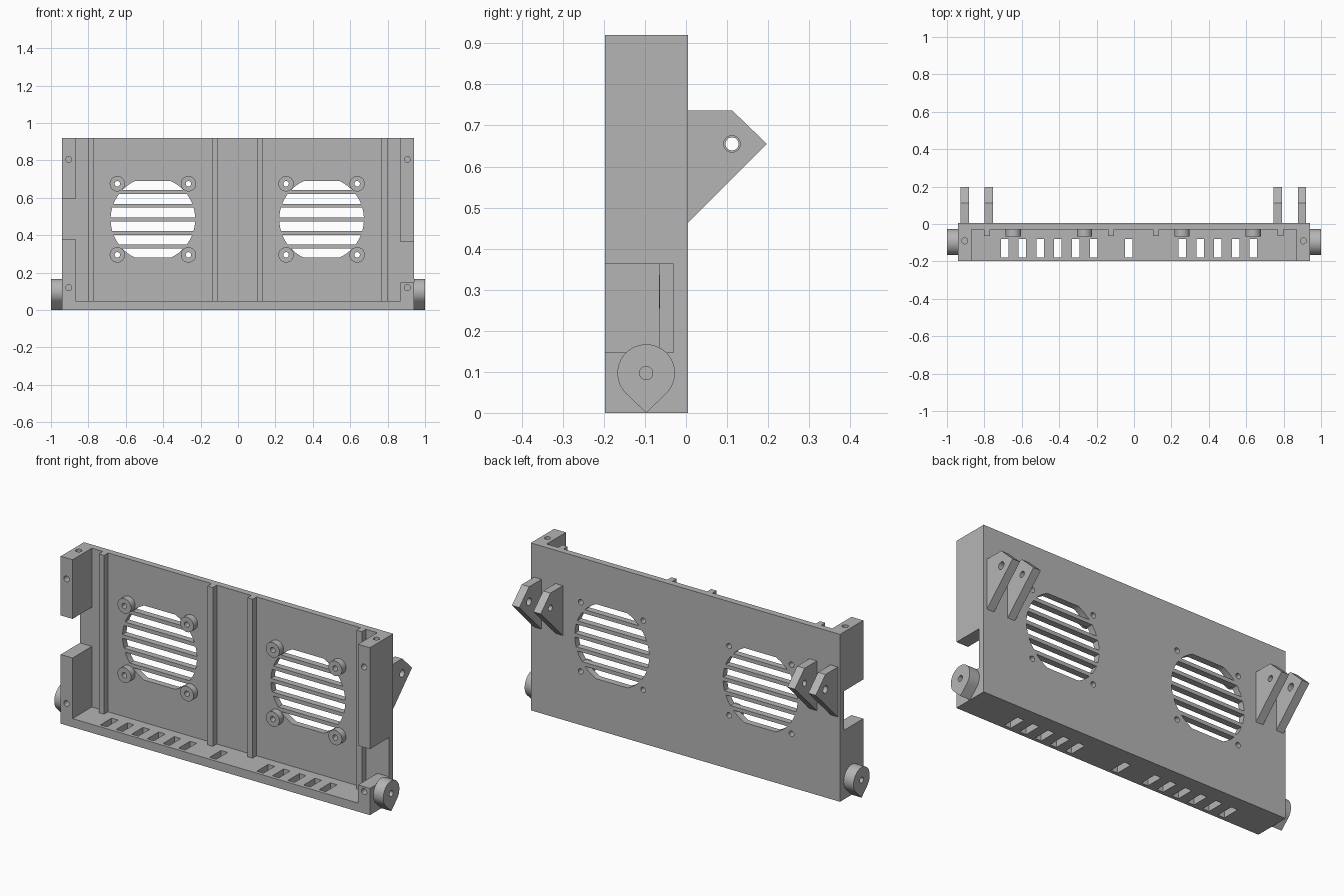
import bpy, bmesh, math

old = bpy.data.objects.get("Cube")
if old:
    bpy.data.objects.remove(old, do_unlink=True)

grey = bpy.data.materials.new("plain grey")
grey.use_nodes = True
tone = (0.46, 0.46, 0.46, 1)
grey.diffuse_color = tone
grey.node_tree.nodes["Principled BSDF"].inputs["Base Color"].default_value = tone


# Helpers: a prism is (outline, axis, low, high)
def place(p, axis, d):
    a, b = p
    return {"x": (d, a, b), "y": (a, d, b), "z": (a, b, d)}[axis]


def rect(a0, a1, b0, b1):
    return [(a0, b0), (a1, b0), (a1, b1), (a0, b1)]


def arc(a, b, r, start=0, sweep=360, n=40):
    angles = [math.radians(start + sweep * i / n) for i in range(n)]
    return [(a + r * math.cos(t), b + r * math.sin(t)) for t in angles]


def build(name, prisms):
    bm = bmesh.new()
    for outline, axis, low, high in prisms:
        lo = [bm.verts.new(place(p, axis, low)) for p in outline]
        hi = [bm.verts.new(place(p, axis, high)) for p in outline]
        bm.faces.new(lo)
        bm.faces.new(hi)
        for i in range(len(lo)):
            j = (i + 1) % len(lo)
            bm.faces.new((lo[i], lo[j], hi[j], hi[i]))
    bmesh.ops.recalc_face_normals(bm, faces=bm.faces[:])
    mesh = bpy.data.meshes.new(name)
    bm.to_mesh(mesh)
    bm.free()
    mesh.materials.append(grey)
    obj = bpy.data.objects.new(name, mesh)
    bpy.context.collection.objects.link(obj)
    return obj


def cut(obj, prisms):
    cutter = build("cutter", prisms)
    cutter.hide_render = True
    mod = obj.modifiers.new("cut", "BOOLEAN")
    mod.operation = "DIFFERENCE"
    mod.solver = "EXACT"
    mod.object = cutter
    bpy.context.view_layer.update()
    deps = bpy.context.evaluated_depsgraph_get()
    mesh = bpy.data.meshes.new_from_object(obj.evaluated_get(deps))
    obj.modifiers.clear()
    obj.data = mesh
    bpy.data.objects.remove(cutter, do_unlink=True)


FRONT, INNER, BACK = -0.197, -0.03, 0.005
SIDE, POST, TOP, FLOOR = 0.94, 0.868, 0.92, 0.047
PIVOT = -0.097
FANS = (-0.455, 0.447)
FAN_Z = 0.485
parts = []

# Frame: back panel, floor and corner posts from one block
frame = build("frame", [(rect(-SIDE, SIDE, 0, TOP), "y", FRONT, BACK)])
cut(frame, [(rect(-POST, POST, FLOOR, TOP + 0.1), "y", FRONT - 0.1, INNER)])

# Side notches at different heights
cut(frame, [
    (rect(-SIDE - 0.1, -POST + 0.03, 0.38, 0.595), "y", FRONT - 0.1, INNER),
    (rect(POST - 0.03, SIDE + 0.1, 0.147, 0.363), "y", FRONT - 0.1, INNER),
])

# Screw holes in the posts
holes = []
for x in (-0.905, 0.905):
    for z in (0.805, 0.12):
        holes.append((arc(x, z, 0.016), "y", FRONT - 0.05, FRONT + 0.05))
    holes.append((arc(x, -0.09, 0.016), "z", TOP - 0.06, TOP + 0.05))
cut(frame, holes)

# Floor slots
slot_xs = [-0.692 + 0.0952 * i for i in range(6)] + [-0.027]
slot_xs += [0.259 + 0.0948 * i for i in range(5)]
cut(frame, [(rect(x - 0.02, x + 0.02, -0.178, -0.08), "z", -0.05, 0.1)
            for x in slot_xs])


# Fan grilles: round openings with flat top and bottom, split by bars
def grille_slot(cx, low, high, r=0.226, n=8):
    steps = [low + (high - low) * i / n for i in range(n + 1)]
    right = [(cx + math.sqrt(r * r - h * h), FAN_Z + h) for h in steps]
    left = [(2 * cx - x, z) for x, z in reversed(right)]
    return right + left


pitch, half_bar, reach = 0.0725, 0.0105, 0.205
edges = [-reach]
for i in range(-2, 3):
    edges += [i * pitch - half_bar, i * pitch + half_bar]
edges.append(reach)
openings = [(grille_slot(cx, edges[i], edges[i + 1]), "y", -0.1, 0.1)
            for cx in FANS for i in range(0, len(edges), 2)]
cut(frame, openings)

# Fan mounting bosses, bored through the panel
spots = [(cx + dx, FAN_Z + dz) for cx in FANS
         for dx in (-0.19, 0.19) for dz in (-0.19, 0.19)]
bores = [(arc(x, z, 0.0145), "y", -0.1, 0.1) for x, z in spots]
cut(frame, bores)
bosses = build("fan_bosses",
               [(arc(x, z, 0.041), "y", -0.066, INNER) for x, z in spots])
cut(bosses, bores)
parts += [frame, bosses]

# Upright ribs inside the panel
for i, x in enumerate((-0.785, -0.124, 0.118, 0.782)):
    parts.append(build(f"rib_{i + 1}", [
        (rect(x - 0.016, x + 0.016, FLOOR, TOP), "y", -0.065, INNER)]))

# Teardrop pivots on the sides
drop = arc(PIVOT, -PIVOT, 0.07, -45, 270) + [
    (PIVOT - 0.0495, -PIVOT - 0.0495), (PIVOT, 0.0)]
for side, name in ((1, "left_pivot"), (-1, "right_pivot")):
    low, high = sorted((side * SIDE, side * 1.0))
    pivot = build(name, [(drop, "x", low, high)])
    low, high = sorted((side * (SIDE + 0.005), side * 1.1))
    cut(pivot, [(arc(PIVOT, -PIVOT, 0.016), "x", low, high)])
    parts.append(pivot)

# Rear hinge lugs in pairs
lug = [(BACK, 0.737), (0.112, 0.737), (0.197, 0.655), (BACK, 0.463)]
lugs = (("right_outer_lug", -0.904, 0.02), ("right_inner_lug", -0.777, 0.016),
        ("left_inner_lug", 0.768, 0.016), ("left_outer_lug", 0.898, 0.02))
for name, x, r in lugs:
    obj = build(name, [(lug, "x", x - 0.0225, x + 0.0225)])
    cut(obj, [(arc(0.112, 0.655, r), "x", x - 0.1, x + 0.1)])
    parts.append(obj)

# Smooth the round walls, keep edges sharp
bpy.ops.object.select_all(action="DESELECT")
for obj in parts:
    obj.select_set(True)
bpy.context.view_layer.objects.active = frame
bpy.ops.object.shade_smooth_by_angle(angle=math.radians(30))
